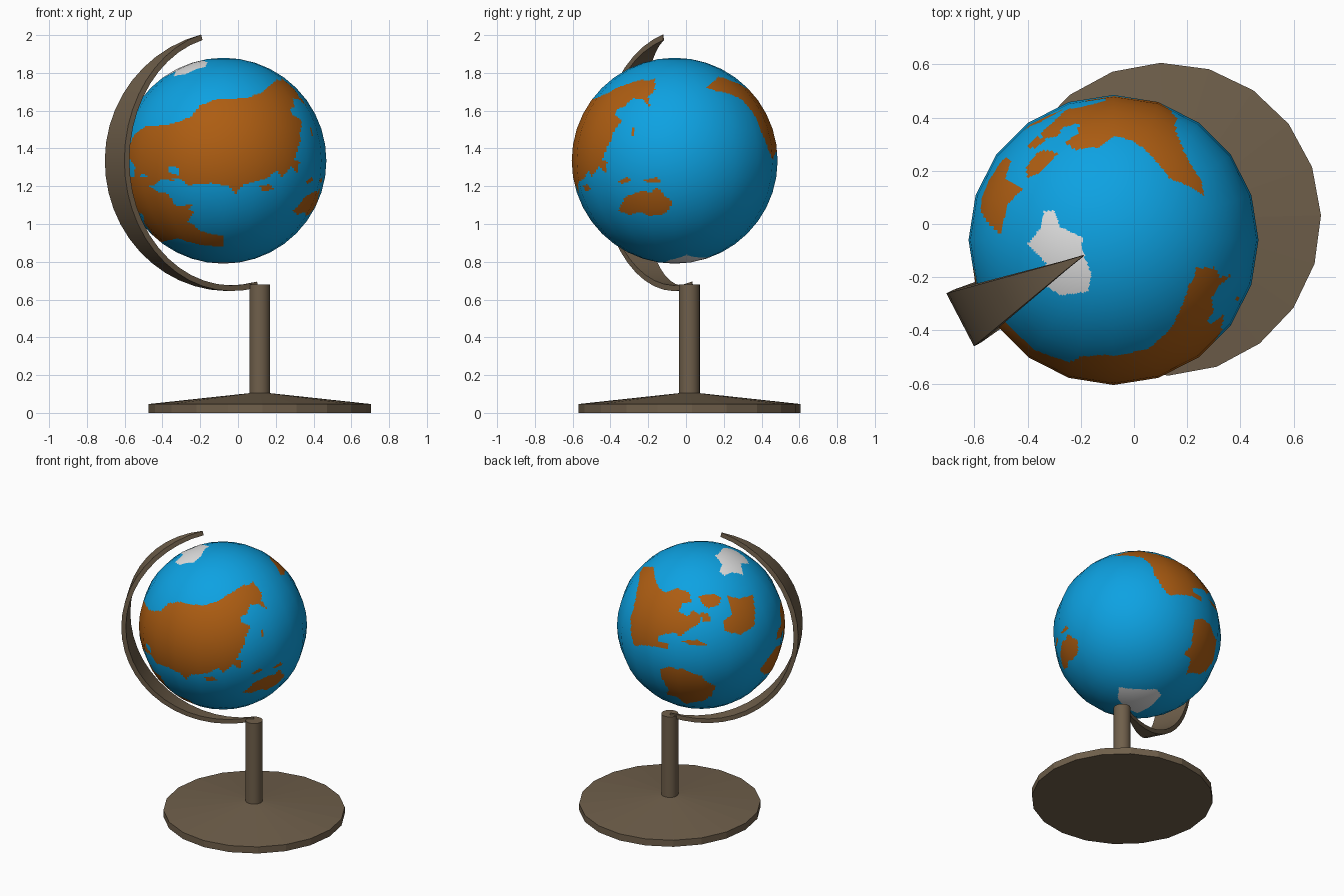
import bpy, bmesh, math
from mathutils import Vector

if "Cube" in bpy.data.objects:
    bpy.data.objects.remove(bpy.data.objects["Cube"])

CENTRE = Vector((-0.077, -0.06, 1.335))
R = 0.545
STAND = (0.115, 0.018)


def material(name, rgb):
    m = bpy.data.materials.new(name)
    m.diffuse_color = (*rgb, 1)
    m.use_nodes = True
    m.node_tree.nodes["Principled BSDF"].inputs["Base Color"].default_value = m.diffuse_color
    return m


brown = material("brown wood", (0.16, 0.115, 0.07))
ocean = material("ocean blue", (0.004, 0.36, 0.76))
land = material("land orange", (0.42, 0.11, 0.006))
ice = material("ice white", (0.76, 0.76, 0.76))


def make_object(name, bm, mats):
    bmesh.ops.recalc_face_normals(bm, faces=bm.faces)
    me = bpy.data.meshes.new(name)
    bm.to_mesh(me)
    bm.free()
    for m in mats:
        me.materials.append(m)
    ob = bpy.data.objects.new(name, me)
    bpy.context.collection.objects.link(ob)
    return ob


def lathe(name, profile, sides=20):
    """Closed turned part around the stand axis from (radius, z) points."""
    bm = bmesh.new()
    rings = []
    for r, z in profile:
        rings.append([bm.verts.new((STAND[0] + r * math.cos(a), STAND[1] + r * math.sin(a), z))
                      for a in (2 * math.pi * (i + 0.08) / sides for i in range(sides))])
    for a, b in zip(rings, rings[1:]):
        for i in range(sides):
            j = (i + 1) % sides
            bm.faces.new((a[i], a[j], b[j], b[i]))
    bm.faces.new(rings[0])
    bm.faces.new(rings[-1])
    return make_object(name, bm, [brown])


def smooth(ob, angle=35):
    bpy.ops.object.select_all(action='DESELECT')
    ob.select_set(True)
    bpy.context.view_layer.objects.active = ob
    bpy.ops.object.shade_smooth_by_angle(angle=math.radians(angle))


# Base disc with a shallow cone, and the post
lathe("base", [(0.588, 0), (0.588, 0.047), (0.05, 0.105)])
smooth(lathe("post", [(0.055, 0.09), (0.055, 0.68)]))

# Crescent arm: a band widest at the side, tapering to both ends
bm = bmesh.new()
d = Vector((-0.887, -0.462, 0)).normalized()
w = Vector((-d.y, d.x, 0))
hub = CENTRE - d * 0.04
lo, hi, steps = math.radians(-104), math.radians(75.4), 24
rings = []
for i in range(steps + 1):
    t = lo + (hi - lo) * i / steps
    end = math.cos(hi if t > 0 else lo)
    half = 0.112 * max((math.cos(t) - end) / (1 - end), 0.02)
    ray = d * math.cos(t) + Vector((0, 0, math.sin(t)))
    rings.append([bm.verts.new(hub + ray * r + w * s * half)
                  for r, s in ((0.69, -1), (0.69, 1), (0.66, 1), (0.66, -1))])
for a, b in zip(rings, rings[1:]):
    for i in range(4):
        j = (i + 1) % 4
        bm.faces.new((a[i], a[j], b[j], b[i]))
bm.faces.new(rings[0])
bm.faces.new(rings[-1])
smooth(make_object("arm", bm, [brown]))

# Globe: 20-sided ball, finely divided so the map can be painted on its faces
bm = bmesh.new()
bmesh.ops.create_uvsphere(bm, u_segments=20, v_segments=20, radius=R)
bmesh.ops.subdivide_edges(bm, edges=bm.edges[:], cuts=10, use_grid_fill=True)
bmesh.ops.translate(bm, verts=bm.verts, vec=CENTRE)
globe = make_object("globe", bm, [ocean, land, ice])
me = globe.data
dirs = [(Vector(p.center) - CENTRE).normalized() for p in me.polygons]


def view(az, el, unit):
    """Map outline view: az from the front towards the right, el upwards."""
    a, e = math.radians(az), math.radians(el)
    c = Vector((math.sin(a) * math.cos(e), -math.cos(a) * math.cos(e), math.sin(e)))
    r = Vector((math.cos(a), math.sin(a), 0))
    u = c.cross(r)
    s, o = (1, Vector((0, 0, 0))) if unit else (R, CENTRE)
    ox, oy = r.dot(o), u.dot(o)
    return [(k, ox + s * r.dot(p), oy + s * u.dot(p))
            for k, p in enumerate(dirs) if c.dot(p) > 0]


def paint(pts, outline, index=1):
    xs, ys = [p[0] for p in outline], [p[1] for p in outline]
    x0, x1, y0, y1 = min(xs), max(xs), min(ys), max(ys)
    edges = list(zip(outline, outline[1:] + outline[:1]))
    for k, x, y in pts:
        if x0 < x < x1 and y0 < y < y1:
            inside = False
            for (ax, ay), (bx, by) in edges:
                if (ay > y) != (by > y) and x < ax + (y - ay) * (bx - ax) / (by - ay):
                    inside = not inside
            if inside:
                me.polygons[k].material_index = index


front, right, top = view(0, 0, False), view(90, 0, False), view(0, 90, False)
left, back_left = view(-90, 0, True), view(210, 25, True)
back_right = view(145, -27, True)

# Eurasia and the islands near it
paint(front, [(-.56, 1.2), (-.54, 1.49), (-.45, 1.52), (-.36, 1.53), (-.25, 1.57), (-.2, 1.63),
              (-.12, 1.66), (.05, 1.67), (.13, 1.70), (.21, 1.77), (.29, 1.71), (.3, 1.62),
              (.25, 1.6), (.28, 1.55), (.33, 1.5), (.34, 1.45), (.31, 1.38), (.25, 1.39),
              (.24, 1.31), (.155, 1.24), (.035, 1.21), (-.01, 1.16), (-.055, 1.2),
              (-.135, 1.215), (-.27, 1.205), (-.31, 1.24), (-.4, 1.24), (-.45, 1.2)])
paint(right, [(-.6, 1.4), (-.43, 1.69), (-.27, 1.755), (-.165, 1.77), (-.165, 1.71), (-.2, 1.675),
              (-.19, 1.62), (-.23, 1.66), (-.29, 1.67), (-.36, 1.63), (-.38, 1.58), (-.34, 1.55),
              (-.4, 1.47), (-.43, 1.39), (-.46, 1.31), (-.5, 1.25)])
paint(right, [(-.3, 1.46), (-.27, 1.54), (-.28, 1.47)])
paint(right, [(-.45, 1.34), (-.42, 1.33), (-.43, 1.27), (-.46, 1.3)])
paint(front, [(.12, 1.2), (.17, 1.21), (.19, 1.18), (.13, 1.17)])
paint(right, [(-.36, 1.22), (-.31, 1.25), (-.29, 1.23), (-.34, 1.21)])
paint(right, [(-.23, 1.23), (-.15, 1.25), (-.14, 1.22), (-.2, 1.22)])
# Inland seas
for cx, cz in ((-.35, 1.285), (-.48, 1.27)):
    paint(front, [(cx - .04, cz - .02), (cx - .02, cz + .02), (cx + .04, cz + .01), (cx + .03, cz - .025)], 0)
# Southern island continent
paint(right, [(-.36, 1.07), (-.325, 1.14), (-.22, 1.18), (-.19, 1.16), (-.155, 1.19), (-.11, 1.145),
              (-.07, 1.11), (-.11, 1.05), (-.19, 1.04), (-.245, 1.06), (-.3, 1.045)])
# Western Europe, Africa and its island
paint(left, [(.18, 0), (.22, .1), (.35, .13), (.4, .25), (.55, .33), (.8, .36), (.85, -.2),
             (.65, -.15), (.5, -.08), (.4, .02), (.3, -.02)])
paint(left, [(-.12, -.3), (0, -.16), (.2, -.1), (.45, -.17), (.62, -.24), (.74, -.33), (.75, -.42),
             (.82, -.5), (.72, -.6), (.67, -.78), (.55, -.84), (.42, -.7), (.3, -.52), (.02, -.42)])
paint(front, [(-.5, 1.16), (-.38, 1.17), (-.33, 1.09), (-.24, 1.1), (-.3, 1.02), (-.32, .92),
              (-.42, .9), (-.5, 1.0)])
paint(front, [(-.27, .96), (-.25, 1.0), (-.23, .99), (-.25, .95)])
# North America with its northern islands
paint(back_left, [(-.73, .6), (-.7, .67), (-.55, .67), (-.52, .53), (-.46, .42), (-.37, .37),
                  (-.24, .43), (-.08, .38), (-.05, .27), (-.15, .25), (-.2, .15), (-.08, .1),
                  (-.03, .18), (.08, .1), (.05, .0), (-.08, -.07), (-.17, -.16), (-.22, -.1),
                  (-.42, -.14), (-.46, -.22), (-.3, -.24), (-.32, -.3), (-.6, -.27), (-.74, -.28),
                  (-.79, -.15), (-.81, .06), (-.76, .23), (-.73, .43)])
paint(back_left, [(.03, .34), (.2, .38), (.3, .33), (.28, .25), (.15, .2), (.08, .26)])
paint(back_left, [(.06, .16), (.16, .14), (.2, .04), (.1, .04)])
paint(back_left, [(-.15, -.2), (.05, -.18), (.16, -.24), (-.05, -.25)])
paint(back_left, [(.36, .37), (.5, .33), (.66, .38), (.7, .2), (.7, .02), (.55, -.1), (.35, -.06),
                  (.33, .06), (.45, .14), (.4, .25)])
# South America
paint(back_left, [(-.42, -.55), (-.3, -.51), (-.12, -.57), (0, -.7), (.21, -.79), (.12, -.9),
                  (-.12, -.95), (-.3, -.82), (-.38, -.7)])
paint(back_right, [(.69, .17), (.83, .13), (.92, -.05), (.91, -.29), (.81, -.43), (.51, -.25),
                   (.63, -.11), (.67, 0)])
# Polar ice
paint(top, [(-.34, .05), (-.3, .05), (-.28, -.01), (-.195, -.05), (-.195, -.1), (-.16, -.19),
            (-.175, -.255), (-.28, -.27), (-.34, -.225), (-.33, -.15), (-.4, -.075), (-.35, -.01)], 2)
paint(view(0, -90, True), [(.38, -.12), (.2, -.27), (.02, -.38), (-.1, -.33), (-.12, -.1),
                           (-.1, .12), (.1, .1), (.27, .04)], 2)

# Round shading over the faceted ball
me.shade_smooth()
me.normals_split_custom_set_from_vertices([(v.co - CENTRE).normalized() for v in me.vertices])
